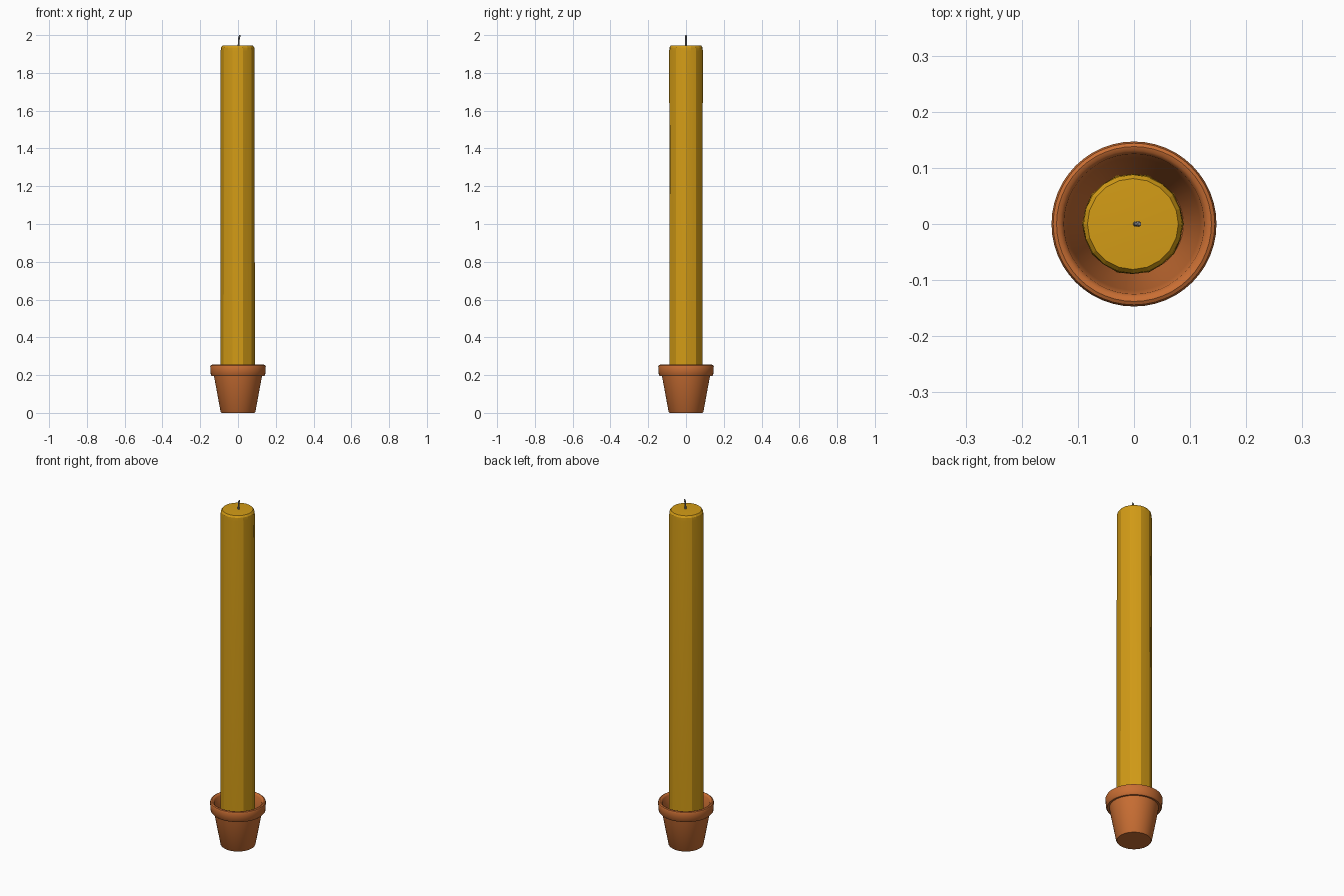
import bpy, bmesh, math
from mathutils import Vector

if "Cube" in bpy.data.objects:
    bpy.data.objects.remove(bpy.data.objects["Cube"])


def material(name, rgb):
    m = bpy.data.materials.new(name)
    m.diffuse_color = (*rgb, 1)
    m.use_nodes = True
    m.node_tree.nodes["Principled BSDF"].inputs["Base Color"].default_value = m.diffuse_color
    return m


def loft(name, rings, mat, angle):
    """Skin a list of vertex rings and cap both ends."""
    bm = bmesh.new()
    loops = [[bm.verts.new(p) for p in ring] for ring in rings]
    n = len(loops[0])
    for a, b in zip(loops, loops[1:]):
        for i in range(n):
            j = (i + 1) % n
            bm.faces.new((a[i], a[j], b[j], b[i]))
    bm.faces.new(loops[0][::-1])
    bm.faces.new(loops[-1])
    bmesh.ops.recalc_face_normals(bm, faces=bm.faces)
    me = bpy.data.meshes.new(name)
    bm.to_mesh(me)
    bm.free()
    me.materials.append(mat)
    ob = bpy.data.objects.new(name, me)
    bpy.context.collection.objects.link(ob)
    bpy.context.view_layer.objects.active = ob
    ob.select_set(True)
    bpy.ops.object.shade_smooth_by_angle(angle=math.radians(angle))
    ob.select_set(False)
    return ob


def ring(r, z, n, cx=0, cy=0, odd=1.0):
    """Circle of n points; odd points may be pulled in onto the chord."""
    return [Vector((cx + r * (odd if i % 2 else 1) * math.cos(math.tau * i / n),
                    cy + r * (odd if i % 2 else 1) * math.sin(math.tau * i / n), z))
            for i in range(n)]


terracotta = material("terracotta", (0.58, 0.155, 0.033))
wax = material("yellow wax", (0.65, 0.33, 0.008))
grey = material("wick grey", (0.22, 0.22, 0.22))

# Flower pot: tapered wall, rolled rim, hollow inside
pot_profile = [(0.088, 0.0), (0.092, 0.005), (0.127, 0.195), (0.138, 0.194),
               (0.144, 0.201), (0.147, 0.245), (0.144, 0.252), (0.138, 0.255),
               (0.131, 0.253), (0.125, 0.245), (0.118, 0.19), (0.088, 0.03)]
loft("pot", [ring(r, z, 48) for r, z in pot_profile], terracotta, 40)

# Candle: ten flat sides below, turning round toward the softened top
chord = math.cos(math.pi / 10)
candle_profile = [(0.091, 0.03, chord), (0.091, 0.26, chord), (0.09, 1.915, 0.99),
                  (0.088, 1.934, 1), (0.081, 1.944, 1), (0.04, 1.946, 1)]
loft("candle", [ring(r, z, 20, -0.002, 0, odd) for r, z, odd in candle_profile],
     wax, 12)

# Wick: thin, slightly bent cord
wick_path = [(0.003, 1.938, 0.005), (0.004, 1.965, 0.0045), (0.005, 1.982, 0.0045),
             (0.008, 1.995, 0.005), (0.01, 2.0, 0.003)]
loft("wick", [ring(r, z, 8, x) for x, z, r in wick_path], grey, 50)
